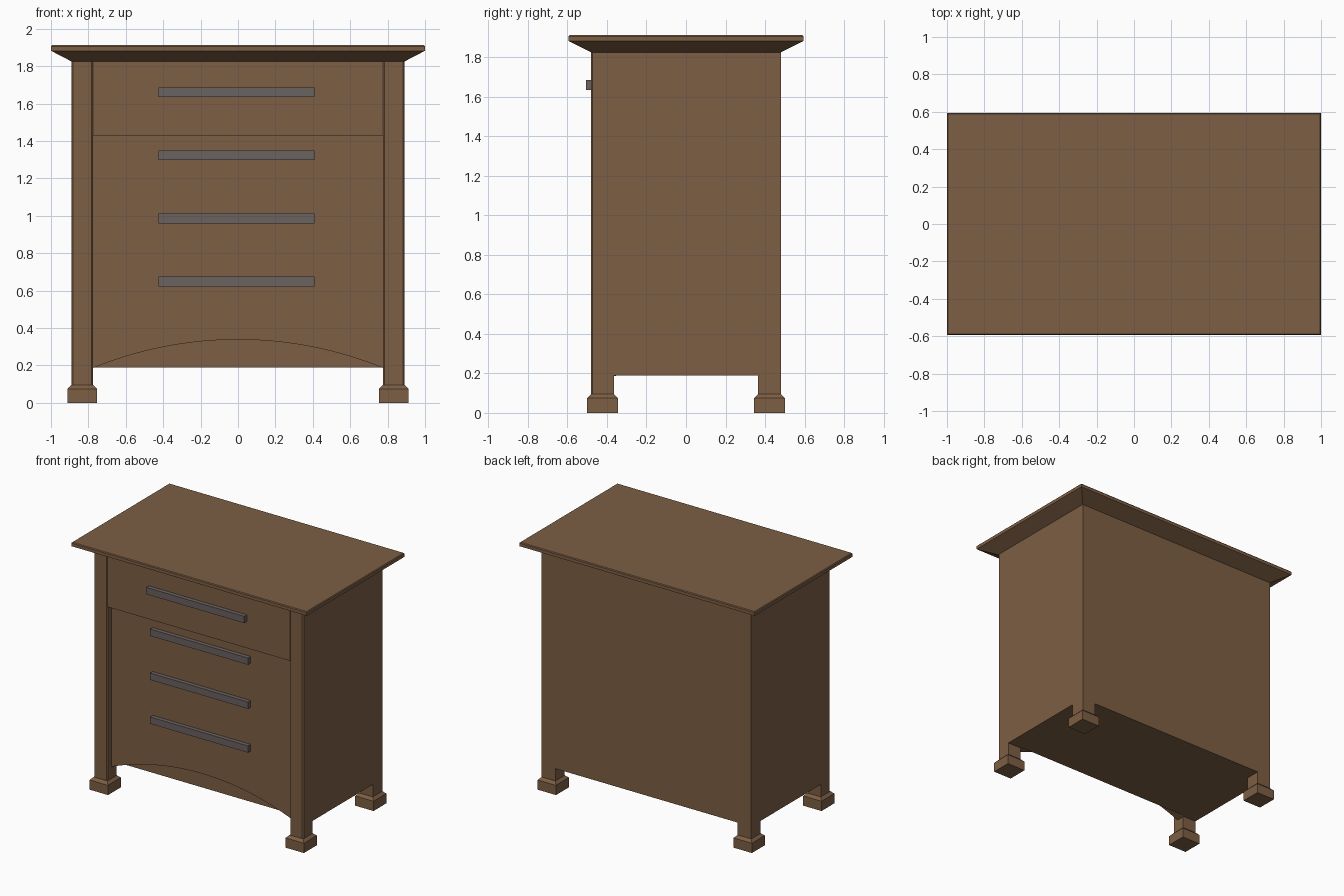
import bpy
import bmesh
from math import cos, sin, asin

cube = bpy.data.objects.get("Cube")
if cube:
    bpy.data.objects.remove(cube, do_unlink=True)


def material(name, rgb):
    m = bpy.data.materials.new(name)
    m.use_nodes = True
    m.diffuse_color = (*rgb, 1)
    m.node_tree.nodes["Principled BSDF"].inputs["Base Color"].default_value = (*rgb, 1)
    return m


WOOD = material("brown wood", (0.205, 0.114, 0.058))
METAL = material("dark grey metal", (0.144, 0.122, 0.117))


def finish(name, bm, mat):
    bmesh.ops.recalc_face_normals(bm, faces=bm.faces)
    mesh = bpy.data.meshes.new(name)
    bm.to_mesh(mesh)
    bm.free()
    mesh.materials.append(mat)
    obj = bpy.data.objects.new(name, mesh)
    bpy.context.collection.objects.link(obj)
    return obj


def loft(name, rings, mat=WOOD):
    """Join matching rings of points and cap both ends."""
    bm = bmesh.new()
    loops = [[bm.verts.new(p) for p in ring] for ring in rings]
    n = len(loops[0])
    for a, b in zip(loops, loops[1:]):
        for i in range(n):
            j = (i + 1) % n
            bm.faces.new((a[i], a[j], b[j], b[i]))
    bm.faces.new(loops[0])
    bm.faces.new(loops[-1])
    return finish(name, bm, mat)


def rect(hx, hy, z, cx=0, cy=0):
    return [(cx + sx * hx, cy + sy * hy, z)
            for sx, sy in ((-1, -1), (1, -1), (1, 1), (-1, 1))]


def box(name, x0, x1, y0, y1, z0, z1, mat=WOOD):
    hx, hy, cx, cy = (x1 - x0) / 2, (y1 - y0) / 2, (x0 + x1) / 2, (y0 + y1) / 2
    return loft(name, [rect(hx, hy, z, cx, cy) for z in (z0, z1)], mat)


HX, HY = 0.89, 0.48          # half width and depth of the cabinet
INNER, LEG_Y = 0.775, 0.365  # inner faces of the legs
BASE, TOP, SPLIT = 0.19, 1.825, 1.43
BACKING = -0.355             # plane behind the drawer fronts

# Cabinet carcass
box("cabinet_body", -HX, HX, BACKING, HY, BASE, TOP)

# Legs: chamfered full-height posts in front, short legs behind
c = 0.008
for side, s in (("left", 1), ("right", -1)):
    outline = [(INNER, -HY + c), (INNER + c, -HY), (HX - c, -HY),
               (HX, -HY + c), (HX, -LEG_Y), (INNER, -LEG_Y)]
    loft(f"front_post_{side}", [[(s * x, y, z) for x, y in outline]
                                for z in (0.05, TOP)])
    # Side strip closing the gap between post and carcass
    x0, x1 = sorted((s * INNER, s * HX))
    box(f"side_strip_{side}", x0, x1, -LEG_Y, BACKING, BASE, TOP)
    box(f"back_leg_{side}", x0, x1, LEG_Y, HY, 0.05, BASE)
    for end, t in (("front", -1), ("back", 1)):
        cx, cy = s * (INNER + HX) / 2, t * (LEG_Y + HY) / 2
        loft(f"{end}_foot_{side}", [rect(h, h, z, cx, cy) for h, z in
                                    ((0.078, 0), (0.078, 0.075), (0.058, 0.095))])

# Top drawer front, standing forward of the lower front
box("top_drawer_front", -INNER, INNER, -0.475, BACKING, SPLIT, TOP)

# Lower front with an arched bottom edge
rise, spring = 0.152, 0.186
radius = (INNER ** 2 + rise ** 2) / (2 * rise)
half = asin(INNER / radius)
steps = 32
arch = []
for i in range(steps + 1):
    a = half * (2 * i / steps - 1)
    arch.append((radius * sin(a), spring + rise - radius * (1 - cos(a))))
outline = arch + [(INNER, SPLIT), (-INNER, SPLIT)]
loft("lower_drawer_front", [[(x, y, z) for x, z in outline]
                            for y in (-0.43, BACKING)])

# Bar handles
for i, z in enumerate((1.66, 1.323, 0.985, 0.648)):
    face = -0.475 if i == 0 else -0.43
    box(f"handle_{i + 1}", -0.424, 0.408, face - 0.032, face, z - 0.026, z + 0.026, METAL)

# Flared cornice and table top
loft("table_top", [rect(hx, hy, z) for hx, hy, z in (
    (HX, HY, TOP), (0.99, 0.585, 1.877), (1.0, 0.594, 1.882),
    (1.0, 0.594, 1.906), (0.995, 0.589, 1.912))])
